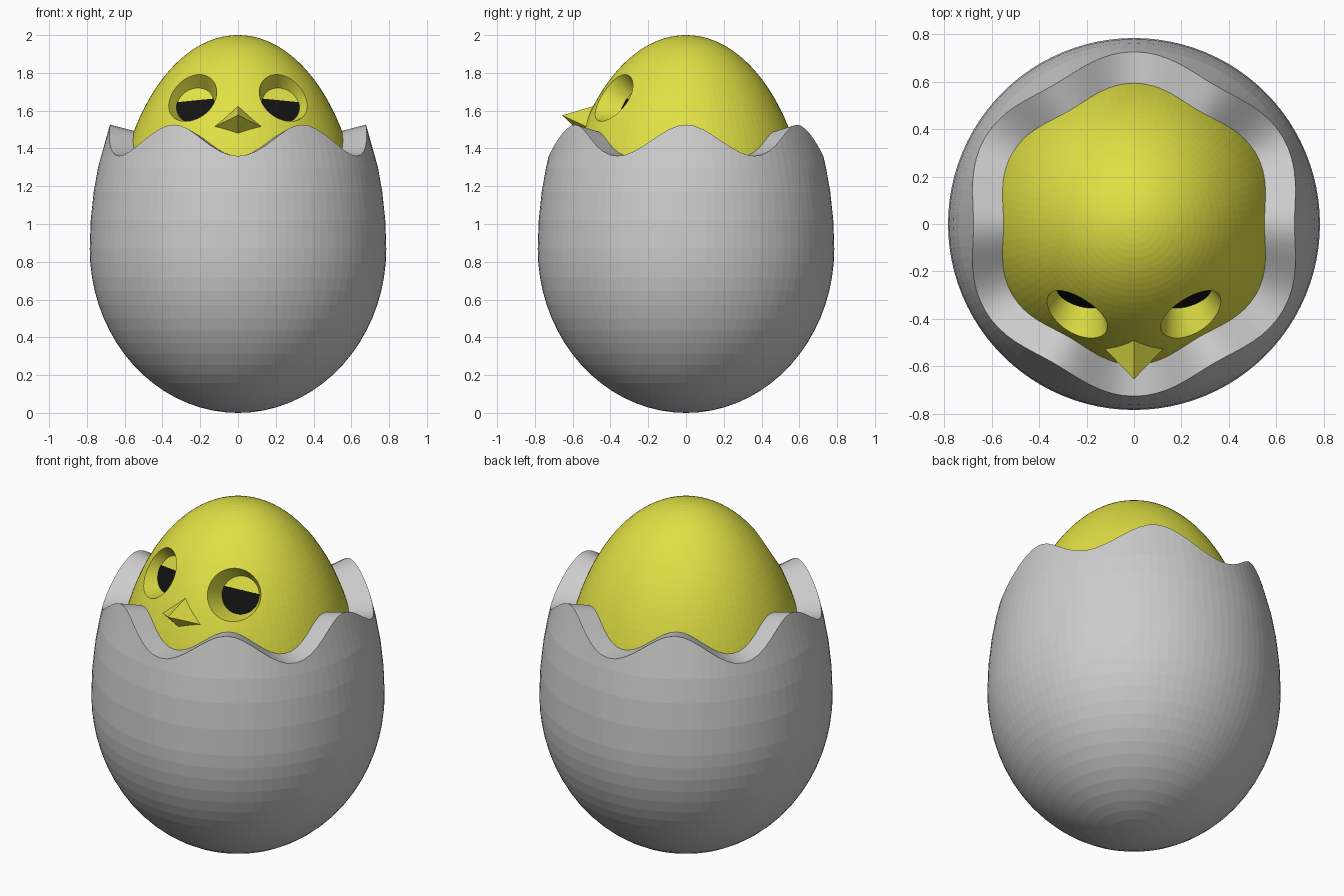
import bpy, bmesh
from math import sin, cos, pi, sqrt
from mathutils import Vector, Matrix

if "Cube" in bpy.data.objects:
    bpy.data.objects.remove(bpy.data.objects["Cube"])


def material(name, colour):
    m = bpy.data.materials.new(name)
    m.use_nodes = True
    m.diffuse_color = (*colour, 1)
    m.node_tree.nodes["Principled BSDF"].inputs["Base Color"].default_value = (*colour, 1)
    return m


YELLOW = material("chick_yellow", (0.75, 0.75, 0.06))
GREY = material("shell_grey", (0.6, 0.6, 0.6))
BLACK = material("eye_black", (0.006, 0.006, 0.006))

SEGMENTS = 96
MIDDLE = 0.87      # height of the widest ring


def add_object(name, bm, mat):
    bmesh.ops.recalc_face_normals(bm, faces=bm.faces)
    mesh = bpy.data.meshes.new(name)
    bm.to_mesh(mesh)
    bm.free()
    mesh.materials.append(mat)
    obj = bpy.data.objects.new(name, mesh)
    bpy.context.collection.objects.link(obj)
    return obj


def egg_radius(z, width, top, bottom):
    """Radius of an egg made of two half ellipsoids."""
    height = top if z > MIDDLE else bottom
    return width * sqrt(max(0, 1 - ((z - MIDDLE) / height) ** 2))


def outer(z):
    return egg_radius(z, 0.785, 1.3, MIDDLE)


def chick(z):
    return egg_radius(z, 0.66, 1.13, 0.75)


def inner(z):
    return chick(z) - 0.012


def lathe(rings, start_z, end_z, smooth_row=None):
    """Skin rings given as functions of angle, closing both ends at a pole."""
    bm = bmesh.new()
    rows = []
    for ring in rings:
        row = []
        for i in range(SEGMENTS):
            a = 2 * pi * i / SEGMENTS
            r, z = ring(a)
            row.append(bm.verts.new((r * cos(a), r * sin(a), z)))
        rows.append(row)
    for k, (low, high) in enumerate(zip(rows, rows[1:])):
        for i in range(SEGMENTS):
            j = (i + 1) % SEGMENTS
            face = bm.faces.new((low[i], low[j], high[j], high[i]))
            face.smooth = k == smooth_row
    for row, z in ((rows[0], start_z), (rows[-1], end_z)):
        pole = bm.verts.new((0, 0, z))
        for i in range(SEGMENTS):
            bm.faces.new((row[i], row[(i + 1) % SEGMENTS], pole))
    return bm


def level(profile, z):
    return lambda a: (profile(z), z)


def wavy(profile, mean, height):
    """Ring that rises and falls in six waves."""
    def ring(a):
        z = mean + height * cos(6 * a)
        return profile(z), z
    return ring


# Broken eggshell: outer wall, wavy rim, inner wall
lower = [MIDDLE - MIDDLE * cos(pi / 2 * k / 18) for k in range(1, 19)]
shell_rings = [level(outer, z) for z in lower]
shell_rings += [level(outer, z) for z in (1.02, 1.17, 1.3)]
shell_rings.append(wavy(outer, 1.443, 0.083))
rim_row = len(shell_rings) - 1
shell_rings.append(wavy(inner, 1.425, 0.065))
shell_rings += [level(inner, z) for z in (1.25, MIDDLE, 0.55, 0.3)]
add_object("eggshell", lathe(shell_rings, 0, 0.14, rim_row), GREY)

# Chick body
body_rings = [level(chick, MIDDLE - 0.75 * cos(pi / 2 * k / 10)) for k in range(1, 10)]
body_rings += [level(chick, MIDDLE + 1.13 * sin(pi / 2 * k / 36)) for k in range(36)]
body = add_object("chick_body", lathe(body_rings, 0.12, 2.0), YELLOW)

# Tapered eye sockets with half-closed black eyes
FLOOR_RADIUS, DEPTH, FLARE = 0.103, 0.22, 0.42
for side, label in ((1, "left"), (-1, "right")):
    floor = Vector((side * 0.226, -0.297, 1.628))
    axis = Vector((side * 0.28, -0.85, 0.45)).normalized()
    across = Vector((side * 0.206, 0.057, -0.02))
    across = (across - axis * across.dot(axis)).normalized()
    up = axis.cross(across) * side
    if up.z < 0:
        up = -up

    bm = bmesh.new()
    bmesh.ops.create_cone(bm, cap_ends=True, segments=64, radius1=FLOOR_RADIUS,
                          radius2=FLOOR_RADIUS + DEPTH * FLARE, depth=DEPTH)
    turn = axis.to_track_quat('Z', 'Y').to_matrix().to_4x4()
    bmesh.ops.transform(bm, verts=bm.verts,
                        matrix=Matrix.Translation(floor + axis * DEPTH / 2) @ turn)
    cutter = add_object(label + "_socket_cutter", bm, YELLOW)
    cutter.hide_render = True
    cutter.hide_viewport = True
    cut = body.modifiers.new(label + "_socket", 'BOOLEAN')
    cut.operation = 'DIFFERENCE'
    cut.solver = 'EXACT'
    cut.object = cutter

    # Black plate fills the socket floor below the eyelid line
    bm = bmesh.new()
    lid = 0.27
    start = pi - 0.273
    sweep = pi + 2 * 0.273
    rim = []
    for k in range(41):
        a = start + sweep * k / 40
        rim.append(bm.verts.new(floor + axis * 0.004
                                + FLOOR_RADIUS * (across * cos(a) + up * min(sin(a), lid))))
    plate = bm.faces.new(rim)
    back = bmesh.ops.extrude_face_region(bm, geom=[plate])
    bmesh.ops.translate(bm, vec=axis * -0.007,
                        verts=[v for v in back["geom"] if isinstance(v, bmesh.types.BMVert)])
    add_object(label + "_eye", bm, BLACK)

# Beak: four-sided pyramid rooted in the face
bm = bmesh.new()
tip = bm.verts.new((0, -0.655, 1.575))
base = [bm.verts.new(p) for p in ((0, -0.47, 1.63), (0.135, -0.515, 1.51),
                                  (0, -0.545, 1.47), (-0.135, -0.515, 1.51))]
for i in range(4):
    bm.faces.new((base[i], base[(i + 1) % 4], tip))
bm.faces.new(base)
add_object("beak", bm, YELLOW)
